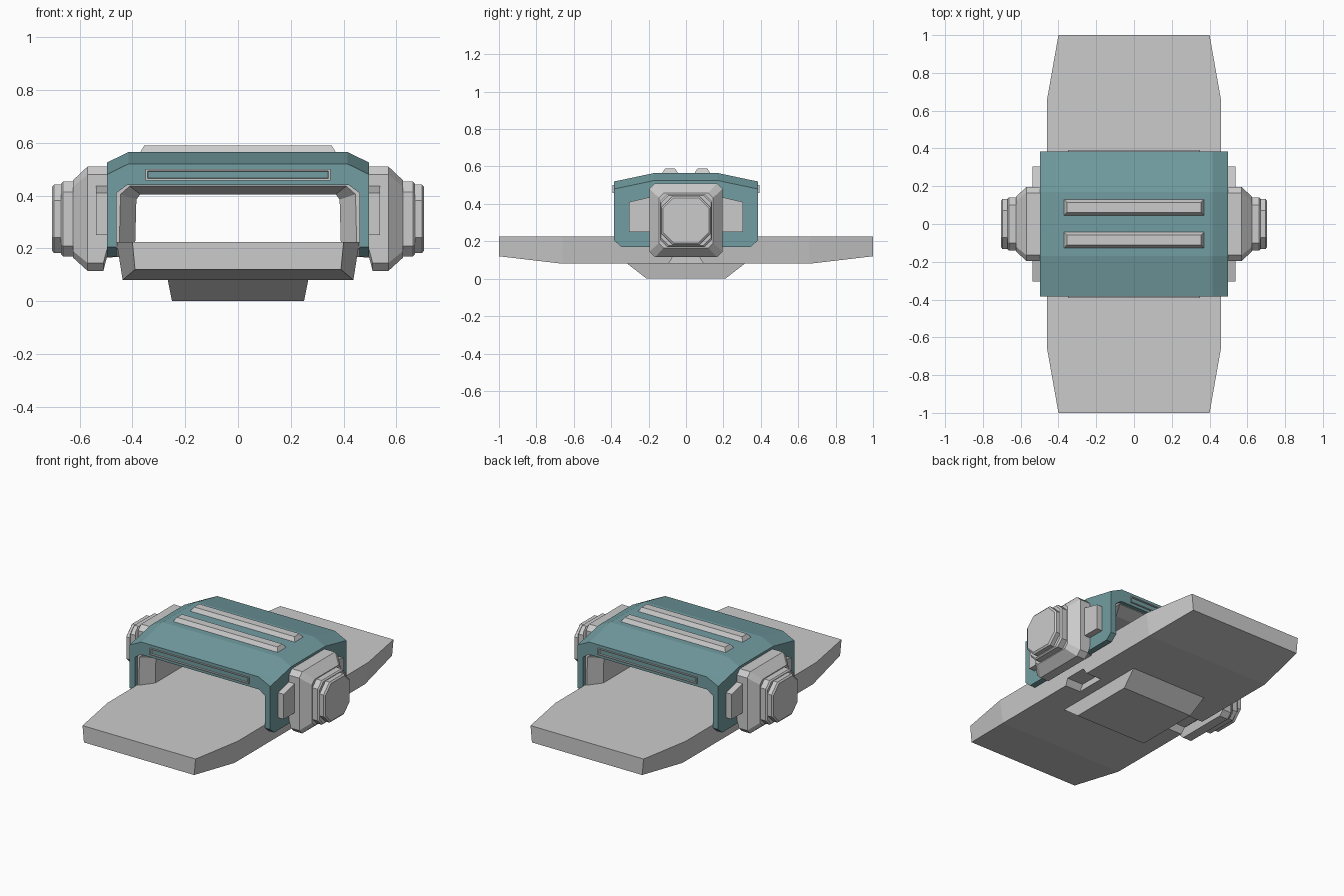
import bpy, bmesh

if "Cube" in bpy.data.objects:
    bpy.data.objects.remove(bpy.data.objects["Cube"])

teal = bpy.data.materials.new("teal_paint")
teal.diffuse_color = (0.17, 0.34, 0.36, 1)
teal.use_nodes = True
teal.node_tree.nodes["Principled BSDF"].inputs["Base Color"].default_value = teal.diffuse_color


def loft(name, rings, mat=None):
    """Skin matching rings of 3D points and cap both ends."""
    bm = bmesh.new()
    vs = [[bm.verts.new(p) for p in r] for r in rings]
    n = len(rings[0])
    for a, b in zip(vs, vs[1:]):
        for i in range(n):
            j = (i + 1) % n
            bm.faces.new((a[i], a[j], b[j], b[i]))
    bm.faces.new(vs[0][::-1])
    bm.faces.new(vs[-1])
    bmesh.ops.recalc_face_normals(bm, faces=bm.faces)
    me = bpy.data.meshes.new(name)
    bm.to_mesh(me)
    bm.free()
    ob = bpy.data.objects.new(name, me)
    bpy.context.collection.objects.link(ob)
    if mat:
        me.materials.append(mat)
    return ob


def oct_x(x, hy, z0, z1, c):
    """Chamfered rectangle in the plane at x."""
    return [(x, -hy + c, z0), (x, hy - c, z0), (x, hy, z0 + c), (x, hy, z1 - c),
            (x, hy - c, z1), (x, -hy + c, z1), (x, -hy, z1 - c), (x, -hy, z0 + c)]


def rect_z(z, hx, hy, cy=0):
    return [(-hx, cy - hy, z), (hx, cy - hy, z), (hx, cy + hy, z), (-hx, cy + hy, z)]


def arch(y, outer, inner):
    """Arch section: right half given bottom to top, mirrored over x."""
    o = outer + [(-x, z) for x, z in outer[::-1]]
    i = inner + [(-x, z) for x, z in inner[::-1]]
    return [(x, y, z) for x, z in o + i[::-1]]


def mirror_x(ob):
    ob.modifiers.new("mirror", 'MIRROR').use_axis[0] = True


# Long deck slab, tapered at both ends
deck = loft("deck", [[(-t, y, .225), (t, y, .225), (b, y, zb), (-b, y, zb)]
                     for y, t, b, zb in [(-1, .40, .39, .12), (-.66, .46, .437, .08),
                                         (.66, .46, .437, .08), (1, .40, .39, .12)]])

# Notches in the deck underside below the side housings
notch = loft("notch_cutter", [[(x, -.10, .07), (x, .10, .07), (x, .07, .118), (x, -.07, .118)]
                              for x in (.33, .6)])
mirror_x(notch)
notch.hide_render = True
notch.hide_viewport = True
cut = deck.modifiers.new("notches", 'BOOLEAN')
cut.operation = 'DIFFERENCE'
cut.object = notch
cut.solver = 'EXACT'

# Keel under the deck
loft("keel", [rect_z(0, .25, .21), rect_z(.085, .267, .32)])

# Teal arched shell
rings = []
for y, bot, dz in [(-.385, .205, -.045), (-.345, .17, -.037), (-.17, .17, 0),
                   (.17, .17, 0), (.345, .17, -.037), (.385, .205, -.045)]:
    rings.append(arch(y, [(.497, bot), (.497, .525 + dz), (.415, .565 + dz)],
                      [(.46, bot), (.46, .41), (.42, .44)]))
loft("arch_shell", rings, teal)

# Grey liner inside the arch
out = [(.462, .2), (.462, .412), (.422, .442)]
narrow = [(.45, .2), (.445, .405), (.41, .436)]
wide = [(.39, .2), (.385, .385), (.37, .405)]
loft("arch_liner", [arch(-.36, out, narrow), arch(-.28, out, wide),
                    arch(.28, out, wide), arch(.36, out, narrow)])

# Rails on the roof
for k, cy in enumerate((-.085, .088)):
    loft("roof_rail_%d" % (k + 1), [rect_z(.55, .37, .042, cy), rect_z(.565, .37, .042, cy),
                                   rect_z(.59, .355, .026, cy)])

# Slot vents on the front and back edges, with a recessed middle
for name, s in (("front_vent", -1), ("back_vent", 1)):
    loft(name, [[(-hx, s * y, .479 - hz), (hx, s * y, .479 - hz),
                 (hx, s * y, .479 + hz), (-hx, s * y, .479 + hz)]
                for y, hx, hz in [(.36, .35, .021), (.392, .35, .021),
                                  (.392, .343, .015), (.378, .338, .011)]])

# Side housings: big stepped body, collar and octagonal cap
body = loft("side_housing", [oct_x(.43, .175, .17, .51, .03), oct_x(.497, .195, .165, .51, .03),
                             oct_x(.51, .195, .115, .51, .03), oct_x(.57, .195, .115, .51, .03),
                             oct_x(.625, .145, .165, .458, .025)])
collar = loft("side_collar", [oct_x(.61, .14, .17, .453, .04), oct_x(.662, .14, .17, .453, .04),
                              oct_x(.67, .133, .177, .446, .04)])
cap = loft("side_cap", [oct_x(.66, .132, .182, .442, .06), oct_x(.697, .132, .182, .442, .06),
                        oct_x(.705, .122, .192, .432, .055)])
# Pads on the shell flanks
pad = loft("side_pad", [[(x, -.305, .25), (x, .305, .25), (x, .305, .41),
                         (x, .19, .437), (x, -.19, .437), (x, -.305, .41)] for x in (.48, .537)])
for ob in (body, collar, cap, pad):
    mirror_x(ob)
